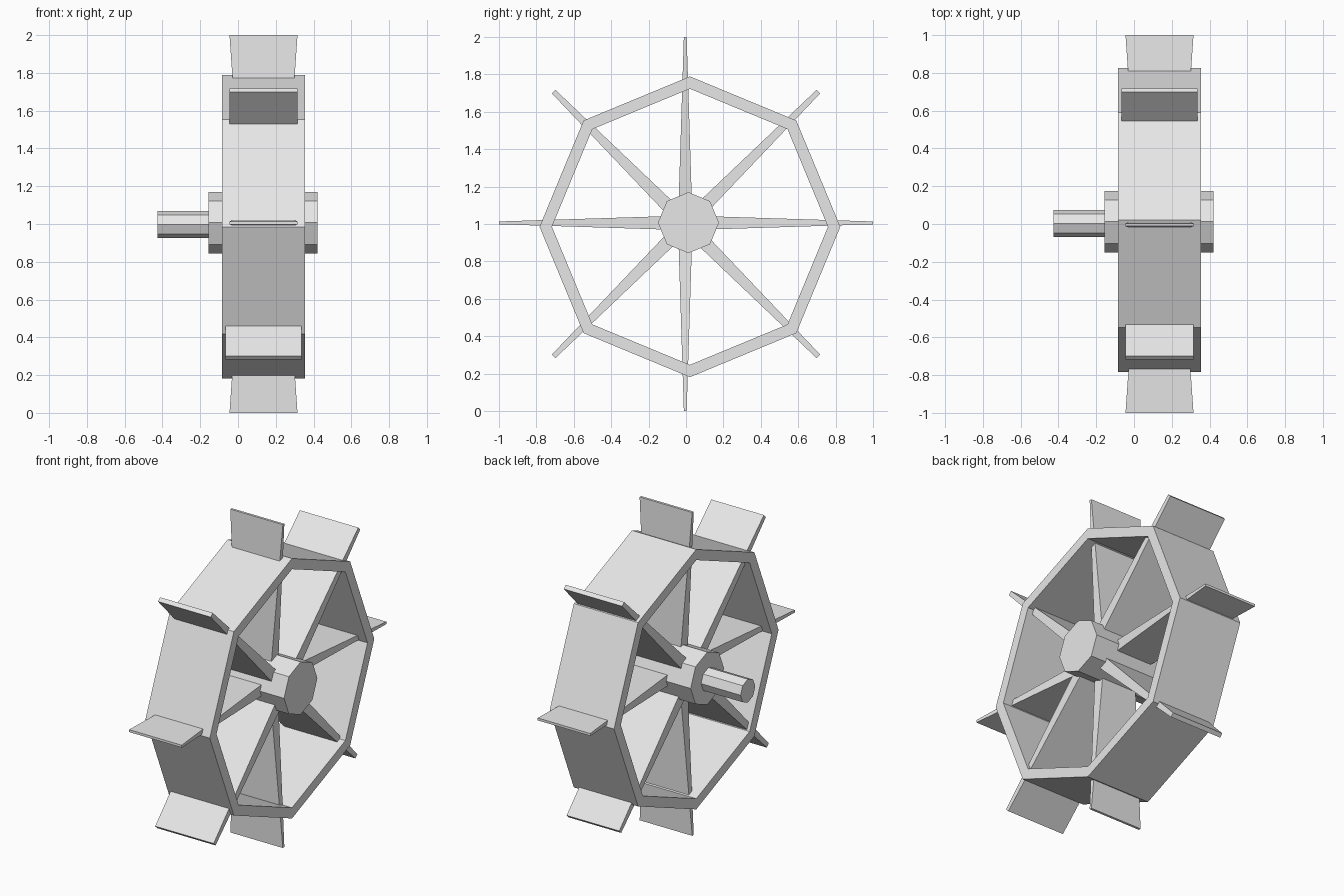
import bpy, bmesh, math
from mathutils import Matrix, Vector

default = bpy.data.objects.get("Cube")
if default:
    bpy.data.objects.remove(default, do_unlink=True)

grey = bpy.data.materials.new("plain grey")
grey.use_nodes = True
color = (0.8, 0.8, 0.8, 1)
grey.diffuse_color = color
grey.node_tree.nodes["Principled BSDF"].inputs["Base Color"].default_value = color


def finish(name, bm):
    bmesh.ops.recalc_face_normals(bm, faces=bm.faces)
    mesh = bpy.data.meshes.new(name)
    bm.to_mesh(mesh)
    bm.free()
    mesh.materials.append(grey)
    obj = bpy.data.objects.new(name, mesh)
    bpy.context.collection.objects.link(obj)
    return obj


def ring(bm, x, y, z, radius):
    """Octagon of vertices around the x axis."""
    return [bm.verts.new((x, y + radius * math.cos(a), z + radius * math.sin(a)))
            for a in (i * math.pi / 4 for i in range(8))]


def bridge(bm, a, b):
    for i in range(8):
        j = (i + 1) % 8
        bm.faces.new((a[i], a[j], b[j], b[i]))


def octagon_bar(name, x0, x1, y, z, radius):
    bm = bmesh.new()
    a, b = ring(bm, x0, y, z, radius), ring(bm, x1, y, z, radius)
    bridge(bm, a, b)
    bm.faces.new(a)
    bm.faces.new(b)
    finish(name, bm)


# Hub and axle
octagon_bar("hub", -0.155, 0.42, 0.013, 1.007, 0.163)
octagon_bar("axle", -0.425, -0.15, 0.002, 0.998, 0.072)

# Hollow octagonal rim
bm = bmesh.new()
loops = [ring(bm, x, 0.021, 0.985, r)
         for x, r in ((-0.085, 0.804), (0.355, 0.804), (0.355, 0.738), (-0.085, 0.738))]
for k in range(4):
    bridge(bm, loops[k], loops[(k + 1) % 4])
finish("rim", bm)


def paddle(name, angle, root_width, tip_width, tip_thick, centre):
    """Tapered blade reaching from inside the hub to unit radius."""
    bm = bmesh.new()
    bmesh.ops.create_cube(bm, size=1)
    for v in bm.verts:
        tip = v.co.y > 0
        v.co.x *= tip_width if tip else root_width
        v.co.z *= tip_thick if tip else 0.072
        v.co.y = 1.0 if tip else 0.1
    bm.transform(Matrix.Translation(Vector(centre)) @ Matrix.Rotation(angle, 4, "X"))
    finish(name, bm)


# Eight paddles: upright and level ones narrow inward, diagonal ones stay straight
names = ("back", "upper_back", "top", "upper_front",
         "front", "lower_front", "bottom", "lower_back")
for i, name in enumerate(names):
    angle = i * math.pi / 4
    if i % 2 == 0:
        level = i % 4 == 0
        centre = (0.135, 0 if level else -0.004, 1.006 if level else 1.0)
        paddle("paddle_" + name, angle, 0.235, 0.36, 0.015, centre)
    else:
        width = 0.40 if i % 4 == 1 else 0.36
        paddle("paddle_" + name, angle, width, width, 0.027, (0.135, 0, 1.0))
